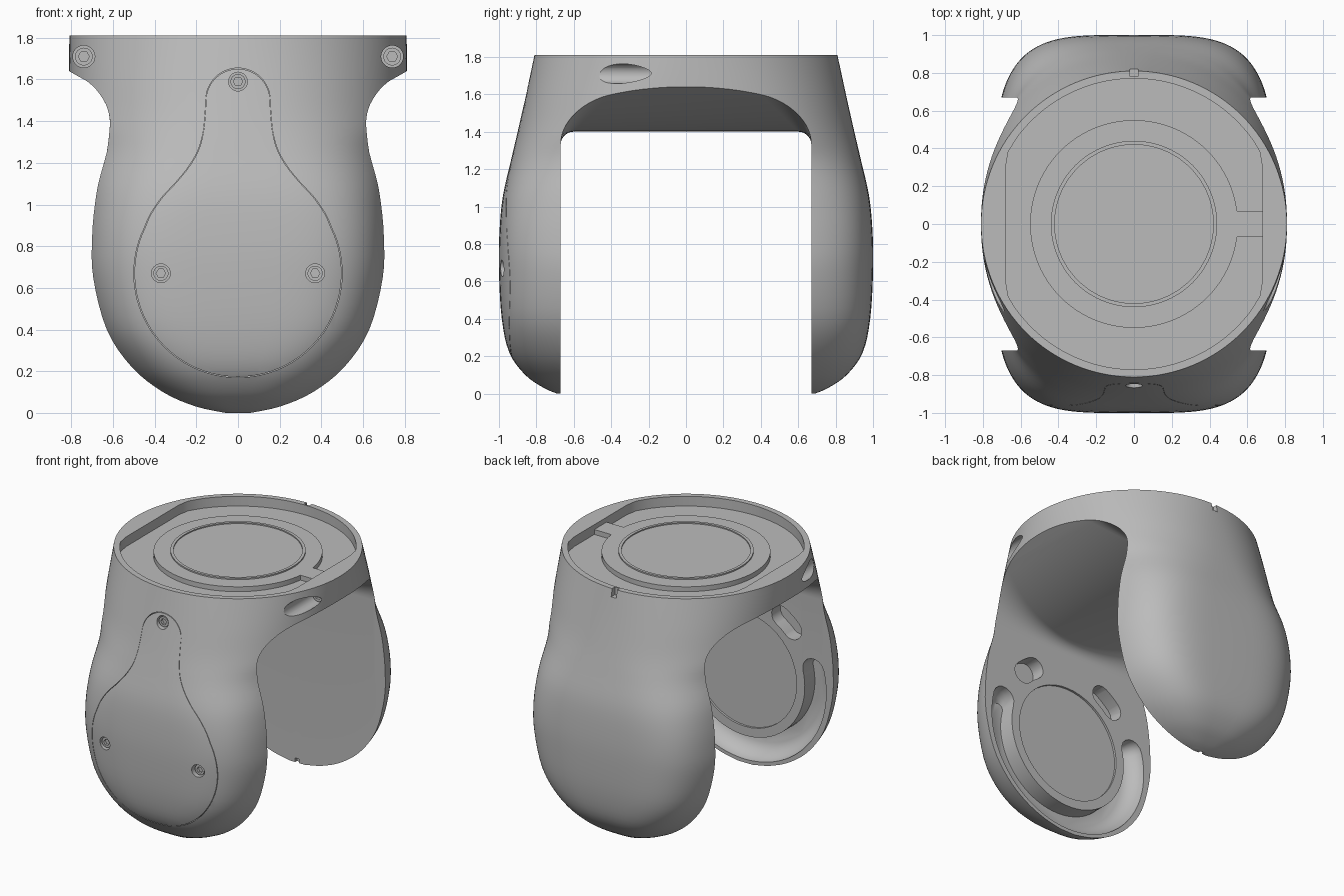
import bpy, bmesh, math

cube = bpy.data.objects.get("Cube")
if cube:
    bpy.data.objects.remove(cube, do_unlink=True)

grey = bpy.data.materials.new("Plain grey")
grey.use_nodes = True
COLOUR = (0.5, 0.5, 0.5, 1)
grey.diffuse_color = COLOUR
for node in grey.node_tree.nodes:
    if node.type == 'BSDF_PRINCIPLED':
        node.inputs["Base Color"].default_value = COLOUR

GAP = 0.67      # half distance between the inner faces of the arms
HUB_Z = 0.67    # height of the pivot centre in the arms


def loft(name, rings):
    """Closed solid through rings of 3D points, capped at both ends."""
    bm = bmesh.new()
    rows = [[bm.verts.new(p) for p in ring] for ring in rings]
    for a, b in zip(rows, rows[1:]):
        for i in range(len(a)):
            j = (i + 1) % len(a)
            bm.faces.new((a[i], a[j], b[j], b[i]))
    bm.faces.new(rows[0])
    bm.faces.new(rows[-1])
    bmesh.ops.recalc_face_normals(bm, faces=bm.faces)
    mesh = bpy.data.meshes.new(name)
    bm.to_mesh(mesh)
    bm.free()
    obj = bpy.data.objects.new(name, mesh)
    bpy.context.scene.collection.objects.link(obj)
    return obj


def at_y(outline, y):
    return [(a, y, b) for a, b in outline]


def at_z(outline, z):
    return [(a, b, z) for a, b in outline]


def prism(name, outline, low, high, place=at_y):
    return loft(name, [place(outline, low), place(outline, high)])


def arc(cx, cy, r, start, end, steps=24):
    """Points on an arc in degrees, without the last one."""
    angles = [math.radians(start + (end - start) * i / steps) for i in range(steps)]
    return [(cx + r * math.cos(a), cy + r * math.sin(a)) for a in angles]


def circle(cx, cy, r, steps=32):
    return arc(cx, cy, r, 0, 360, steps)


def box(cx, cy, w, h):
    return [(cx - w, cy - h), (cx + w, cy - h), (cx + w, cy + h), (cx - w, cy + h)]


def combine(target, tool, operation='DIFFERENCE'):
    mod = target.modifiers.new("cut", 'BOOLEAN')
    mod.operation = operation
    mod.solver = 'EXACT'
    mod.object = tool
    bpy.context.view_layer.objects.active = target
    bpy.ops.object.modifier_apply(modifier=mod.name)
    bpy.data.objects.remove(tool, do_unlink=True)


def cut(target, *args):
    combine(target, prism("cutter", *args))


def arc_slot(r_in, r_out, start, end):
    """Curved slot with round ends around the pivot centre."""
    mid, half = (r_in + r_out) / 2, (r_out - r_in) / 2
    def cap(at, turn):
        x, z = arc(0, HUB_Z, mid, at, at + 1, 1)[0]
        return arc(x, z, half, turn, turn + 180, 8)
    return (arc(0, HUB_Z, r_out, start, end, 48) + cap(end, end)
            + arc(0, HUB_Z, r_in, end, start, 48) + cap(start, start + 180))


def smooth_rows(rows, sub=4):
    """Smooth curve through rows of numbers."""
    out = []
    for i in range(len(rows) - 1):
        p0, p1, p2 = rows[max(i - 1, 0)], rows[i], rows[i + 1]
        p3 = rows[min(i + 2, len(rows) - 1)]
        for k in range(sub):
            t = k / sub
            out.append([b + t / 2 * (c - a + t * (2*a - 5*b + 4*c - d + t * (3*b - a - 3*c + d)))
                        for a, b, c, d in zip(p0, p1, p2, p3)])
    return out + [list(rows[-1])]


# Outer shell sections: height, arm half width, half depth, squareness
SECTIONS = [
    (0, .06, .69, 3), (.03, .2, .76, 3), (.1, .36, .86, 3.2), (.22, .51, .945, 3.5),
    (.4, .63, .985, 4), (.65, .695, 1, 4), (.85, .7, .998, 4), (1.05, .68, .98, 3.6),
    (1.25, .63, .935, 2.9), (1.4, .605, .9, 2.4), (1.6, .543, .855, 2.2),
    (1.81, .455, .81, 2)]


def shell(name):
    rows = [(z, w / (1 - (GAP / y) ** n) ** (1 / n), y, n) for z, w, y, n in SECTIONS]
    rings = []
    for z, wx, wy, n in smooth_rows(rows):
        rings.append([(math.copysign(abs(c) ** (2 / n), c) * wx,
                       math.copysign(abs(s) ** (2 / n), s) * wy, z)
                      for c, s in circle(0, 0, 1, 128)])
    return loft(name, rings)


def arch_section(x):
    """Tunnel opening at x: the ceiling rises and its corners widen outwards."""
    t = (x / .81) ** 2
    top, r = 1.4 + .24 * t, .07 + .24 * t
    outline = ([(-GAP, -.1), (GAP, -.1)] + arc(GAP - r, top - r, r, 0, 90, 12)
               + [(GAP - r, top)] + arc(r - GAP, top - r, r, 90, 180, 12) + [(-GAP, top - r)])
    return [(x, y, z) for y, z in outline]


def mirrored(right):
    return right + [(-x, z) for x, z in reversed(right) if x > 0.001]


body = shell("yoke_body")
cover = shell("front_cover")

# Arched tunnel between the arms
combine(body, loft("cutter", [arch_section(.05 * i) for i in range(-19, 20)]))

# Teardrop cover set into the front arm with a thin seam
neck = smooth_rows([(.453, .88), (.42, .955), (.365, 1.035), (.3, 1.105), (.235, 1.185),
                    (.19, 1.265), (.167, 1.35), (.158, 1.44), (.155, 1.49)])
teardrop = mirrored(arc(0, HUB_Z, .5, -90, 25, 32) + neck
                    + arc(0, 1.5, .155, 0, 90, 12) + [(0, 1.655)])
inner = [(x * .993, .8 + (z - .8) * .995) for x, z in teardrop]
cut(body, teardrop, -1.1, -.8)
combine(cover, prism("cover_shape", inner, -1.1, -.795), 'INTERSECT')

# Inner face of the front arm: pivot seat, bowl-shaped trough and two upper slots
cut(body, circle(0, HUB_Z, .41, 48), -.685, -.6)
combine(body, loft("cutter", [at_y(arc_slot(.475, r, 166, 374), y) for y, r in
                              ((-.6, .645), (-.68, .645), (-.72, .63), (-.76, .595), (-.785, .55))]))
for start in (46, 122):
    cut(body, arc_slot(.465, .615, start, start + 12), -.77, -.6)

# Recess in the collar with flattened sides and rounded corners
flat = [(-.665, .385), (-.68, .3), (-.68, -.3), (-.665, -.385)]
cut(body, arc(0, 0, .77, 35, 145, 48) + flat + arc(0, 0, .77, 215, 325, 48)
    + [(-x, -y) for x, y in flat], 1.74, 1.9, at_z)

# Alignment notches on the back rim and under the back arm
cut(body, box(0, .84, .02, .06), 1.755, 1.9, at_z)
cut(body, box(0, .64, .015, .05), -.1, .03, at_z)

# Raised mount inside the collar with a shallow dished centre
bar = prism("mount_bar", box(.605, 0, .08, .07), 1.72, 1.775, at_z)
ring = prism("mount_ring", circle(0, 0, .55, 96), 1.72, 1.775, at_z)
disc = prism("mount_disc", circle(0, 0, .44, 96), 1.73, 1.785, at_z)
cut(disc, circle(0, 0, .42, 96), 1.777, 1.9, at_z)
parts = [body, cover, bar, ring, disc]


def screw(name, host, x, z, floor, head, r):
    """Counterbore in the host and a hex socket screw inside it."""
    cut(host, circle(x, z, r), -1.2, floor)
    obj = prism(name, circle(x, z, r * .8), head, floor + .01)
    cut(obj, circle(x, z, r * .5, 6), head - .1, head + .02)
    parts.append(obj)


screw("cover_screw_top", cover, 0, 1.59, -.81, -.845, .045)
for side, x in (("left", 1), ("right", -1)):
    screw("cover_screw_" + side, cover, .37 * x, HUB_Z, -.93, -.965, .045)
    screw("collar_screw_" + side, body, .74 * x, 1.71, -.12, -.15, .053)

for obj in parts:
    obj.data.materials.clear()
    obj.data.materials.append(grey)
    bpy.ops.object.select_all(action='DESELECT')
    obj.select_set(True)
    bpy.context.view_layer.objects.active = obj
    bpy.ops.object.shade_smooth_by_angle(angle=math.radians(30))
